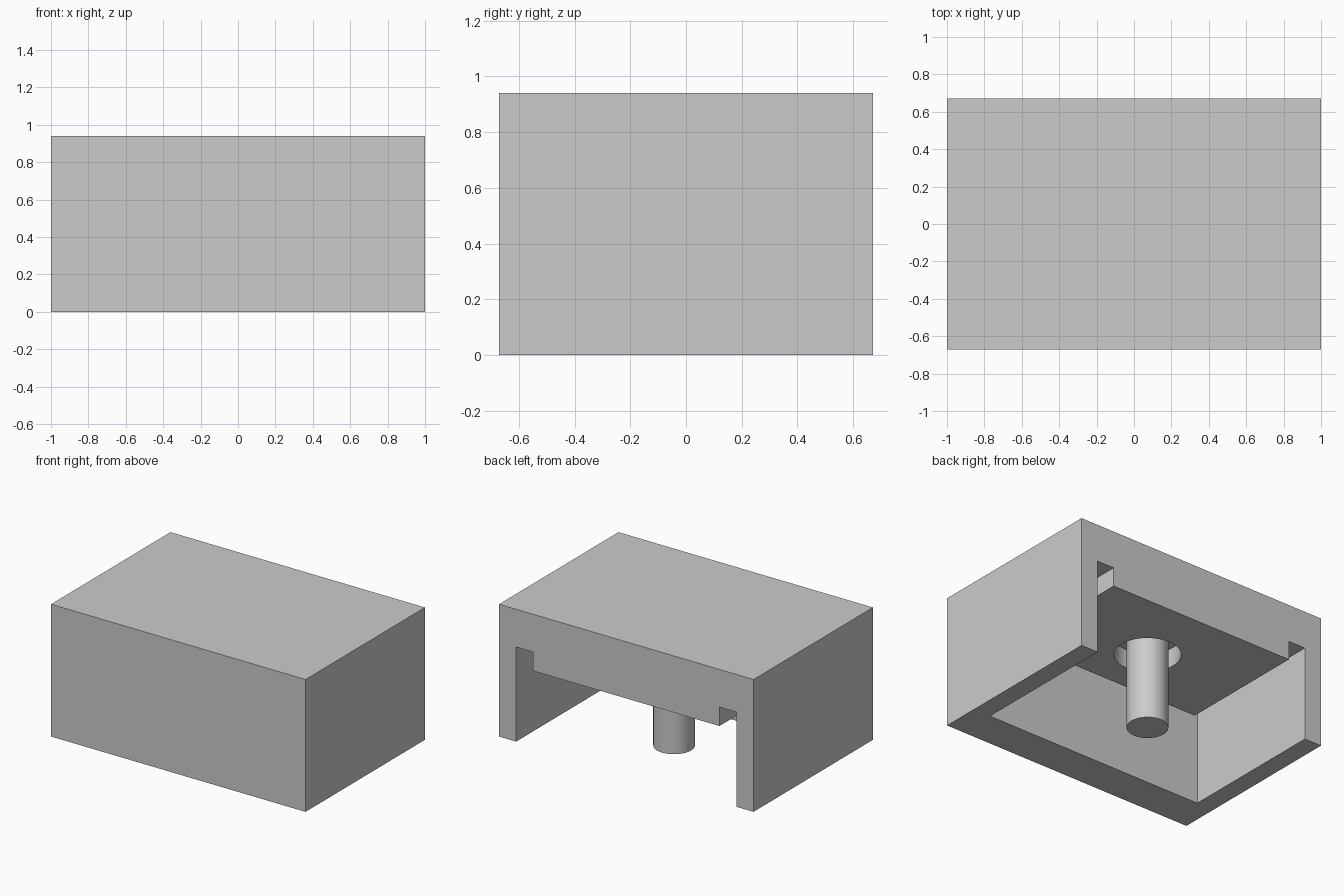
import bpy, math

if "Cube" in bpy.data.objects:
    bpy.data.objects.remove(bpy.data.objects["Cube"], do_unlink=True)

# One grey plastic for everything
grey = bpy.data.materials.new("light_grey")
grey.use_nodes = True
grey.diffuse_color = (0.6, 0.6, 0.6, 1)
grey.node_tree.nodes["Principled BSDF"].inputs["Base Color"].default_value = (0.6, 0.6, 0.6, 1)

HALF_DEPTH, HEIGHT = 0.67, 0.94
WALL = 0.134                      # side wall thickness, also the groove width
CEILING = HEIGHT - 2 * WALL       # top of the groove
UNDERSIDE = HEIGHT - 3 * WALL     # bottom of the raised ceiling pad
OVER = 0.2                        # overshoot for clean cuts


def box(name, half_x, y0, y1, z0, z1):
    bpy.ops.mesh.primitive_cube_add(size=1, location=(0, (y0 + y1) / 2, (z0 + z1) / 2))
    ob = bpy.context.object
    ob.name = name
    ob.scale = (2 * half_x, y1 - y0, z1 - z0)
    bpy.ops.object.transform_apply(location=True, rotation=False, scale=True)
    ob.data.materials.append(grey)
    return ob


def cylinder(name, radius, y, z0, z1):
    bpy.ops.mesh.primitive_cylinder_add(vertices=64, radius=radius, depth=z1 - z0,
                                        location=(0, y, (z0 + z1) / 2))
    ob = bpy.context.object
    ob.name = name
    ob.data.materials.append(grey)
    return ob


def cut(target, cutter):
    cutter.hide_render = True
    mod = target.modifiers.new("cut", "BOOLEAN")
    mod.operation, mod.solver, mod.object = "DIFFERENCE", "EXACT", cutter
    bpy.context.view_layer.objects.active = target
    bpy.ops.object.modifier_apply(modifier=mod.name)
    bpy.data.objects.remove(cutter, do_unlink=True)


def smooth(ob):
    bpy.ops.object.select_all(action="DESELECT")
    ob.select_set(True)
    bpy.context.view_layer.objects.active = ob
    bpy.ops.object.shade_smooth_by_angle(angle=math.radians(30))


# Cavity open at the back and bottom, with a pad left standing on its ceiling
front = -HALF_DEPTH + 2 * WALL
cavity = box("cavity_cutter", 1 - WALL, front, HALF_DEPTH + OVER, -OVER, CEILING)
cut(cavity, box("pad_cutter", 1 - 2 * WALL, front + WALL, HALF_DEPTH + 2 * OVER,
                UNDERSIDE, CEILING + OVER))

# Housing with the cavity and a round recess around the pin
housing = box("housing", 1, -HALF_DEPTH, HALF_DEPTH, 0, HEIGHT)
cut(housing, cavity)
cut(housing, cylinder("recess_cutter", 0.215, WALL, UNDERSIDE - OVER, CEILING))
smooth(housing)

# Pin hanging from the recess down to the base level
smooth(cylinder("pin", WALL, WALL, 0, CEILING + 0.03))
